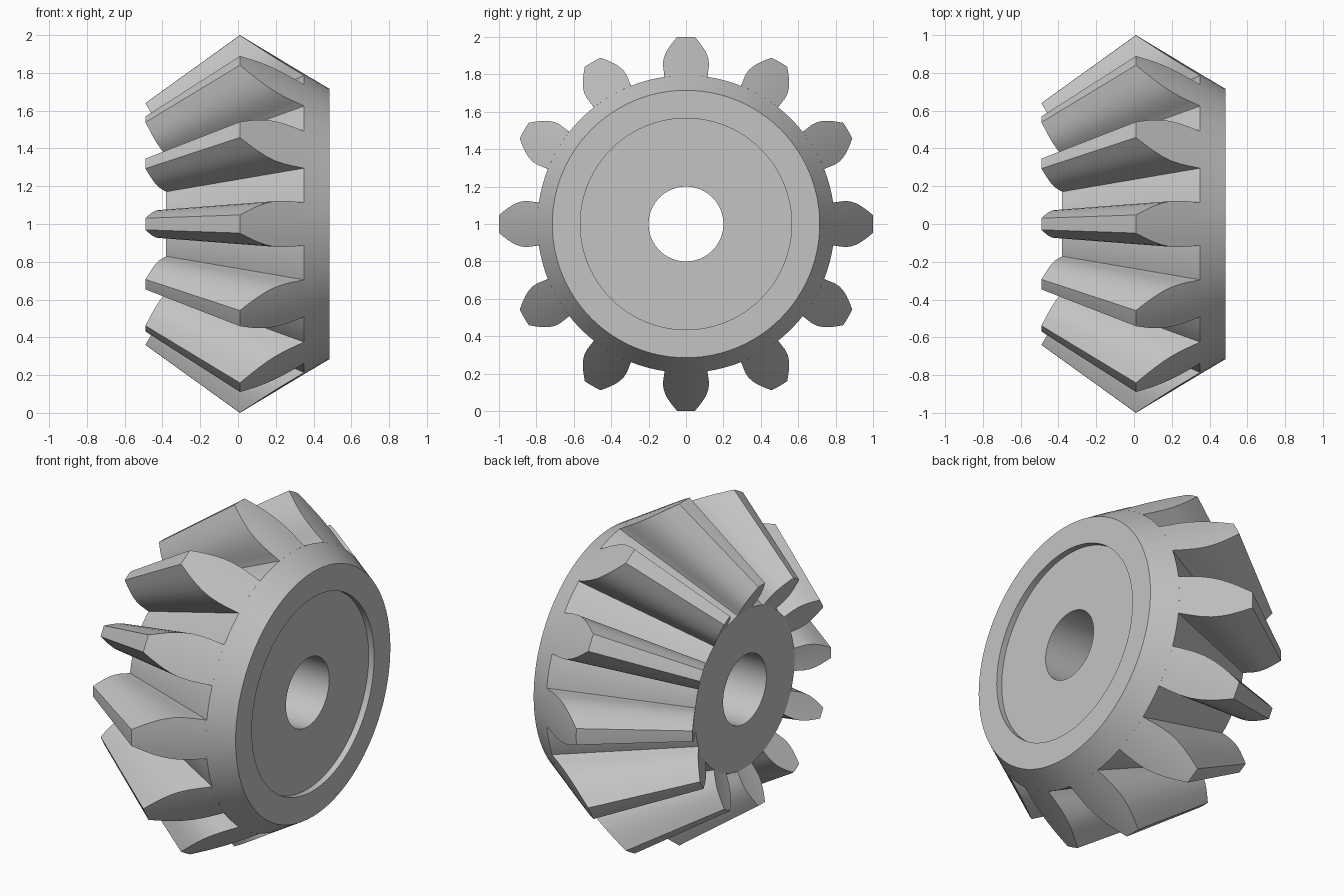
import bpy, bmesh, math

cube = bpy.data.objects.get("Cube")
if cube:
    bpy.data.objects.remove(cube, do_unlink=True)

TEETH = 12
SEGMENTS = 96
APEX = -1.38           # common apex of the tooth cones on the x axis
CENTRE = (0, 0, 1)

grey = bpy.data.materials.new("plain grey")
grey.use_nodes = True
colour = (0.55, 0.55, 0.55, 1)
grey.diffuse_color = colour
grey.node_tree.nodes["Principled BSDF"].inputs["Base Color"].default_value = colour


def finish(bm, name):
    bmesh.ops.recalc_face_normals(bm, faces=bm.faces)
    mesh = bpy.data.meshes.new(name)
    bm.to_mesh(mesh)
    bm.free()
    mesh.materials.append(grey)
    ob = bpy.data.objects.new(name, mesh)
    bpy.context.collection.objects.link(ob)
    ob.location = CENTRE
    bpy.ops.object.select_all(action='DESELECT')
    ob.select_set(True)
    bpy.context.view_layer.objects.active = ob
    bpy.ops.object.shade_smooth_by_angle(angle=math.radians(30))
    return ob


# Hub: closed (x, radius) profile turned around x, with bore and shallow recess
profile = [(-0.38, 0.2), (-0.38, 0.46), (0.35, 0.795), (0.485, 0.715),
           (0.485, 0.565), (0.45, 0.565), (0.45, 0.2)]
bm = bmesh.new()
rings = []
for i in range(SEGMENTS):
    a = math.tau * i / SEGMENTS
    rings.append([bm.verts.new((x, r * math.sin(a), r * math.cos(a))) for x, r in profile])
for i in range(SEGMENTS):
    p, q = rings[i], rings[(i + 1) % SEGMENTS]
    for j in range(len(profile)):
        k = (j + 1) % len(profile)
        bm.faces.new((p[j], p[k], q[k], q[j]))
finish(bm, "hub")

# Tooth: (depth from tip to root, half width) on the large end
flank = [(0, 0.048), (0.1, 0.066), (0.2, 0.083), (0.3, 0.098), (0.42, 0.112),
         (0.55, 0.121), (0.7, 0.123), (0.85, 0.119), (1, 0.113)]
rows = [(0.01 + 0.34 * t, 1 - 0.205 * t, w) for t, w in flank]
rows.append((0.33, 0.76, 0.113))     # root sunk into the hub
COLS = 6
SLOPE = 1.64                         # slope of the small end


def end_grid(bm, small):
    grid = []
    for x, r, w in rows:
        s = 1
        if small:
            s = (0.64 - SLOPE * (APEX + 0.49)) / (r + SLOPE * (x - APEX))
        half = math.asin(w / r)
        angles = [half * (2 * c / COLS - 1) for c in range(COLS + 1)]
        grid.append([bm.verts.new((APEX + s * (x - APEX), s * r * math.sin(a),
                                   s * r * math.cos(a))) for a in angles])
    return grid


bm = bmesh.new()
big, little = end_grid(bm, False), end_grid(bm, True)
for i in range(len(rows) - 1):
    for g in (big, little):
        for c in range(COLS):
            bm.faces.new((g[i][c], g[i][c + 1], g[i + 1][c + 1], g[i + 1][c]))
    for c in (0, COLS):
        bm.faces.new((big[i][c], big[i + 1][c], little[i + 1][c], little[i][c]))
for i in (0, len(rows) - 1):
    for c in range(COLS):
        bm.faces.new((big[i][c], big[i][c + 1], little[i][c + 1], little[i][c]))
tooth = finish(bm, "tooth_1")

# Remaining teeth share the first tooth's mesh
for n in range(1, TEETH):
    copy = bpy.data.objects.new(f"tooth_{n + 1}", tooth.data)
    copy.location = CENTRE
    copy.rotation_euler.x = math.tau * n / TEETH
    bpy.context.collection.objects.link(copy)
